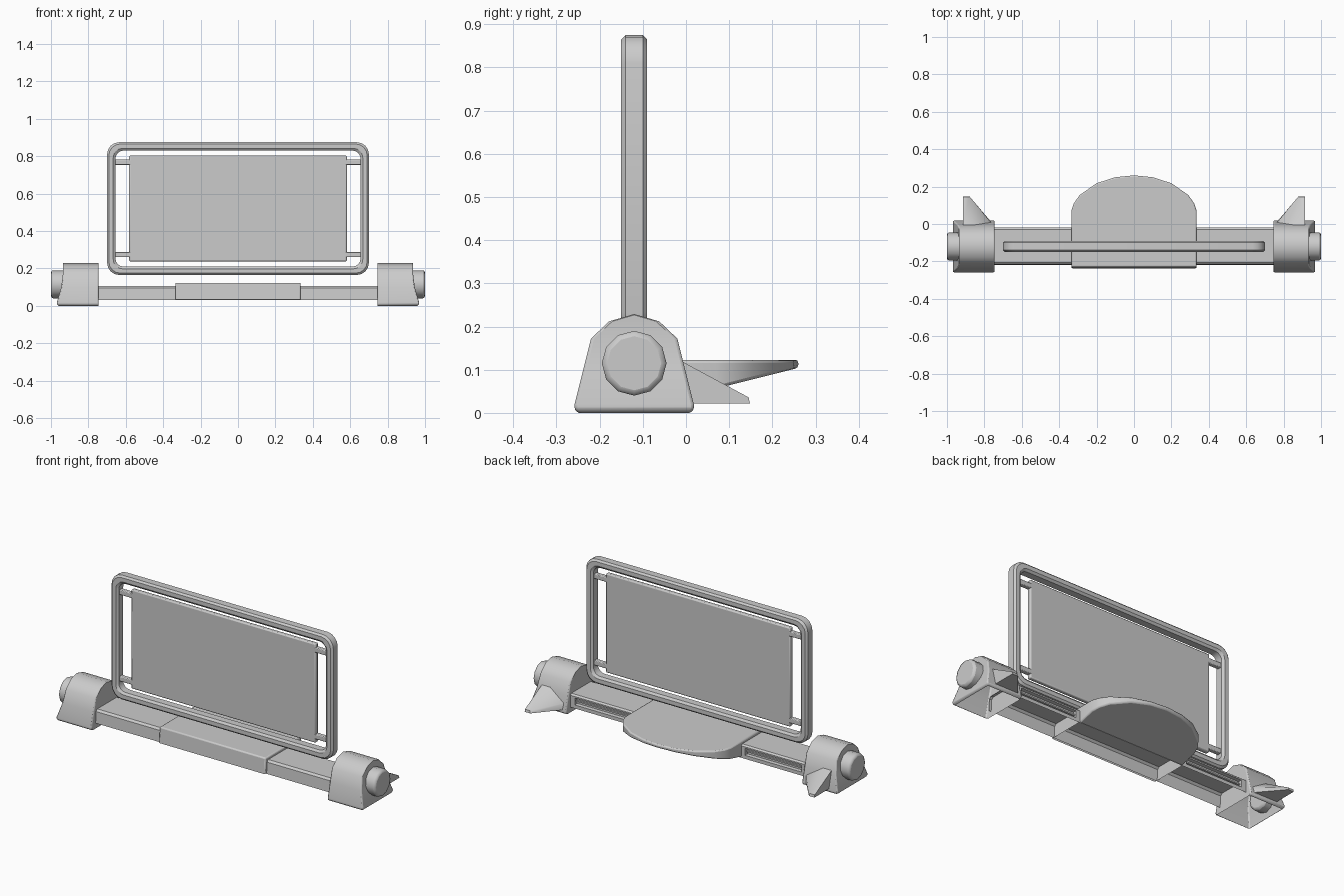
import bpy, bmesh, math
from mathutils import Matrix

if "Cube" in bpy.data.objects:
    bpy.data.objects.remove(bpy.data.objects["Cube"])

CY = -0.12  # depth of the frame and knob axis


def finish(name, bm, bevel=0.0, mirror=False, segs=2):
    """Turn a bmesh into a named, smooth-shaded object with bevel / mirror."""
    bmesh.ops.remove_doubles(bm, verts=bm.verts, dist=1e-5)
    bmesh.ops.recalc_face_normals(bm, faces=bm.faces)
    me = bpy.data.meshes.new(name)
    bm.to_mesh(me)
    bm.free()
    ob = bpy.data.objects.new(name, me)
    bpy.context.collection.objects.link(ob)
    bpy.ops.object.select_all(action='DESELECT')
    ob.select_set(True)
    bpy.context.view_layer.objects.active = ob
    bpy.ops.object.shade_smooth_by_angle(angle=math.radians(35))
    if bevel:
        m = ob.modifiers.new("bevel", 'BEVEL')
        m.width, m.segments = bevel, segs
        m.limit_method, m.angle_limit = 'ANGLE', math.radians(35)
    if mirror:
        ob.modifiers.new("mirror", 'MIRROR').use_axis = (True, False, False)
    return ob


def box(name, x, y, z, bevel=0.0, mirror=False):
    bm = bmesh.new()
    bmesh.ops.create_cube(bm, size=1)
    for v in bm.verts:
        v.co = [lo + (c + 0.5) * (hi - lo) for c, (lo, hi) in zip(v.co, (x, y, z))]
    return finish(name, bm, bevel, mirror)


def bridge(bm, a, b, closed=True):
    n = len(a)
    for i in range(n if closed else n - 1):
        j = (i + 1) % n
        bm.faces.new((a[i], a[j], b[j], b[i]))


def rounded_rect(hx, hz, r, n=5):
    pts = []
    for k, (sx, sz) in enumerate(((1, 1), (-1, 1), (-1, -1), (1, -1))):
        for i in range(n):
            t = math.pi / 2 * (k + i / (n - 1))
            pts.append((sx * (hx - r) + r * math.cos(t), sz * (hz - r) + r * math.sin(t)))
    return pts


# Upright rounded frame: chamfered section swept round the outline
bm = bmesh.new()
section = [(0, -.02), (.01, -.03), (.033, -.03), (.045, -.02),
           (.045, .02), (.033, .03), (.01, .03), (0, .02)]
rings = [[bm.verts.new((x, CY + y, 0.52 + z))
          for x, z in rounded_rect(0.70 - i, 0.355 - i, 0.065 - 0.5 * i)]
         for i, y in section]
for a, b in zip(rings, rings[1:] + rings[:1]):
    bridge(bm, a, b)
finish("screen_frame", bm)

# Panel and the short rods that carry it
box("screen_panel", (-.582, .582), (CY - .013, CY + .013), (.238, .803), 0.006)
for label, z in (("lower", .274), ("upper", .768)):
    box(label + "_panel_rod", (.57, .67), (CY - .013, CY + .013),
        (z - .014, z + .014), 0.004, True)

# End blocks: open-bottomed stack of rectangles (half depth, height, outer x)
bm = bmesh.new()
levels = [(.128, 0, .958), (.138, .006, .968), (.138, .02, .968), (.118, .10, .945),
          (.100, .172, .936), (.058, .212, .936), (0, .229, .936)]
rings = [[bm.verts.new(p) for p in ((.745, CY - w, z), (xo, CY - w, z),
                                    (xo, CY + w, z), (.745, CY + w, z))]
         for w, z, xo in levels]
for a, b in zip(rings, rings[1:]):
    bridge(bm, a, b)
bmesh.ops.dissolve_degenerate(bm, dist=1e-5, edges=bm.edges)
finish("end_block", bm, 0.006, True)

# Side knobs
bm = bmesh.new()
bmesh.ops.create_cone(bm, cap_ends=True, segments=12, radius1=.075, radius2=.075, depth=.09,
                      matrix=Matrix.Translation((.955, CY, .115)) @ Matrix.Rotation(math.pi / 2, 4, 'Y'))
finish("side_knob", bm, 0.012, True)

# Rear stabiliser fins
bm = bmesh.new()
for p in ((.75, -.005, .022), (.75, -.01, .06), (.88, .148, .022), (.915, .148, .022),
          (.883, .145, .036), (.915, .145, .036), (.915, -.02, .125), (.86, -.02, .125),
          (.915, .0, .022)):
    bm.verts.new(p)
bmesh.ops.convex_hull(bm, input=bm.verts)
finish("rear_fin", bm, 0, True)

# Base bar: open-bottomed channel with a groove along the back wall
bm = bmesh.new()
profile = [(-.22, .03), (-.216, .095), (-.205, .106), (-.03, .106), (-.02, .098), (-.02, .09),
           (-.04, .088), (-.04, .052), (-.02, .05), (-.02, .03)]
rows = [[bm.verts.new((x, y, z)) for y, z in profile] for x in (-.76, .76)]
bridge(bm, rows[0], rows[1], closed=False)
finish("base_bar", bm)
for label, x in (("inner", (.33, .36)), ("outer", (.715, .75))):
    box(label + "_groove_post", x, (-.04, -.02), (.048, .092), 0, True)
box("groove_rib", (.355, .72), (-.04, -.03), (.066, .074), 0, True)

# Tray: rounded rear shelf with sloped underside and an open-bottomed front cover
half = [(.335, -.237), (.335, -.02), (.335, .07), (.322, .11), (.29, .155), (.20, .218), (.10, .25)]
outline = half + [(0, .26)] + [(-x, y) for x, y in reversed(half)]
bm = bmesh.new()
top = [bm.verts.new((x, max(y, -.23), .123)) for x, y in outline]
low = [bm.verts.new((x, y, .034 + .25 * max(0, y + .02))) for x, y in outline]
bridge(bm, top, low)
bm.faces.new(top)
bm.faces.new(low[1:-1])
finish("tray", bm, 0.007, segs=2)
